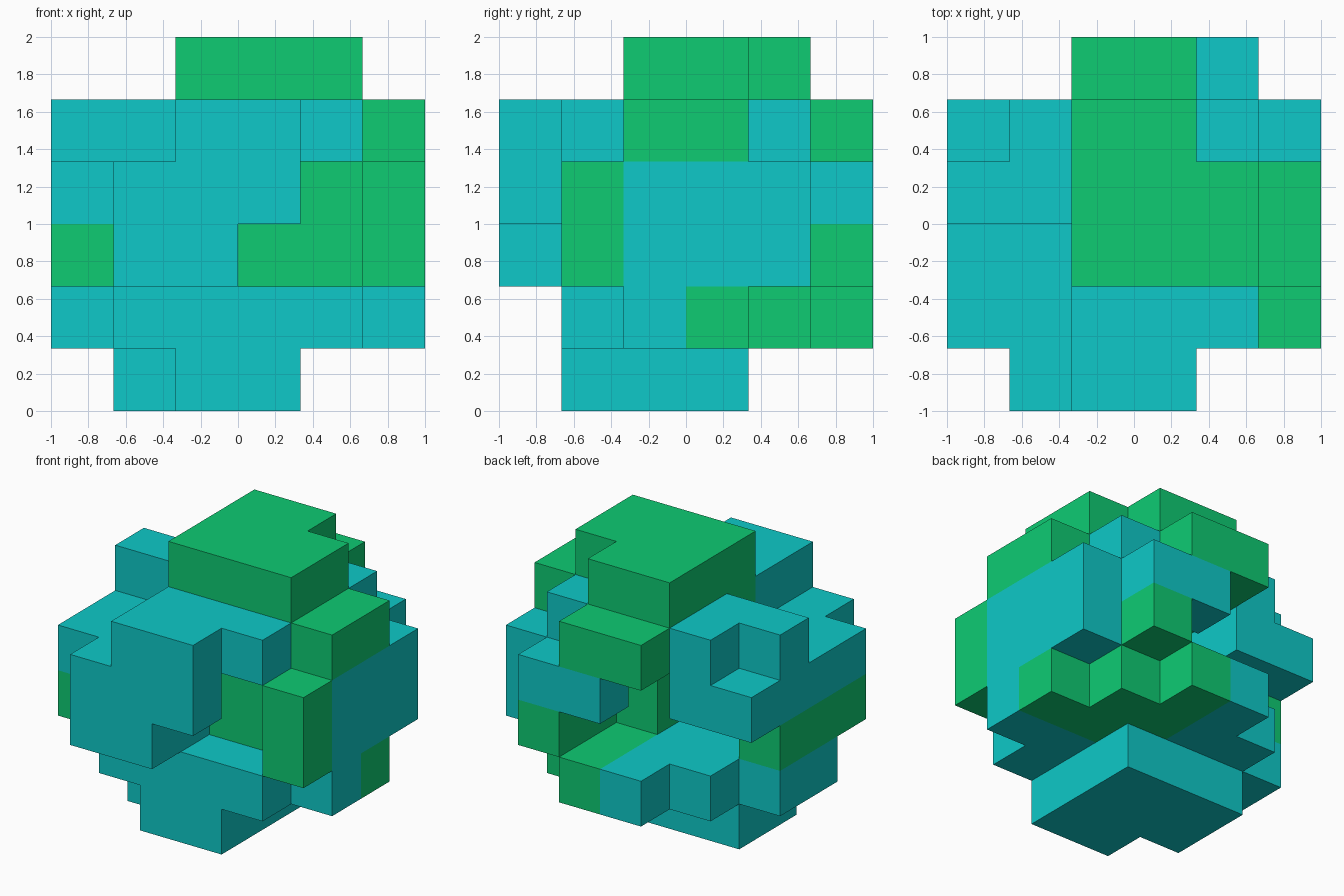
import bpy, bmesh, math

if "Cube" in bpy.data.objects:
    bpy.data.objects.remove(bpy.data.objects["Cube"])

S = 1 / 3      # block size
N = 6          # blocks per side

# Floor plans, bottom to top: each row is x left to right, rows run back to front
# C = cyan block, G = green block, . = empty
PLANS = {
    "base_layer":  ["......", "......", ".CCC..", ".CCC..", "..CC..", "......"],
    "lower_layer": ["..CG..", ".CCGG.", "CCCGGG", "CCCCCC", ".CCCC.", "......"],
    "waist_layer": ["....G.", "....GC", "G..GGC", "GCCGGC", "GCC..G", ".CC..."],
    "chest_layer": ["...CC.", "CC..CC", "CC.GGC", "CCCGGC", "CCC..G", ".CCC.."],
    "upper_layer": ["..GG..", ".CGGC.", "CCGGGG", "..GGGG", "..CCC.", "..CC.."],
    "top_plate":   ["......", "..GG..", "..GGG.", "..GGG.", "......", "......"],
}


def make_material(name, color):
    mat = bpy.data.materials.new(name)
    mat.diffuse_color = (*color, 1)
    mat.use_nodes = True
    mat.node_tree.nodes["Principled BSDF"].inputs["Base Color"].default_value = mat.diffuse_color
    return mat


MATS = [make_material("cyan", (0.0044, 0.584, 0.578)),
        make_material("green", (0.0044, 0.597, 0.171))]

# Lookup of all filled blocks
blocks = {}
for z, rows in enumerate(PLANS.values()):
    for r, row in enumerate(rows):
        for x, c in enumerate(row):
            if c != ".":
                blocks[x, N - 1 - r, z] = "CG".index(c)


def add_face(bm, cell, axis, side, mat):
    """One outward square on a block's side."""
    u, v = (axis + 1) % 3, (axis + 2) % 3
    corners = [(0, 0), (1, 0), (1, 1), (0, 1)]
    if side == 0:
        corners.reverse()
    verts = []
    for a, b in corners:
        p = list(cell)
        p[axis] += side
        p[u] += a
        p[v] += b
        verts.append(bm.verts.new((p[0] * S - 1, p[1] * S - 1, p[2] * S)))
    bm.faces.new(verts).material_index = mat


# Each layer becomes one part, with only its exposed block sides
for z, name in enumerate(PLANS):
    bm = bmesh.new()
    for cell, mat in blocks.items():
        if cell[2] != z:
            continue
        for axis in range(3):
            for side in (0, 1):
                neighbour = list(cell)
                neighbour[axis] += 2 * side - 1
                if tuple(neighbour) not in blocks:
                    add_face(bm, cell, axis, side, mat)
    bmesh.ops.remove_doubles(bm, verts=bm.verts, dist=0.001)
    # Merge flat neighbours of the same colour
    bmesh.ops.dissolve_limit(bm, angle_limit=math.radians(1), verts=bm.verts,
                             edges=bm.edges, delimit={'MATERIAL'})
    mesh = bpy.data.meshes.new(name)
    bm.to_mesh(mesh)
    bm.free()
    for mat in MATS:
        mesh.materials.append(mat)
    bpy.context.collection.objects.link(bpy.data.objects.new(name, mesh))
